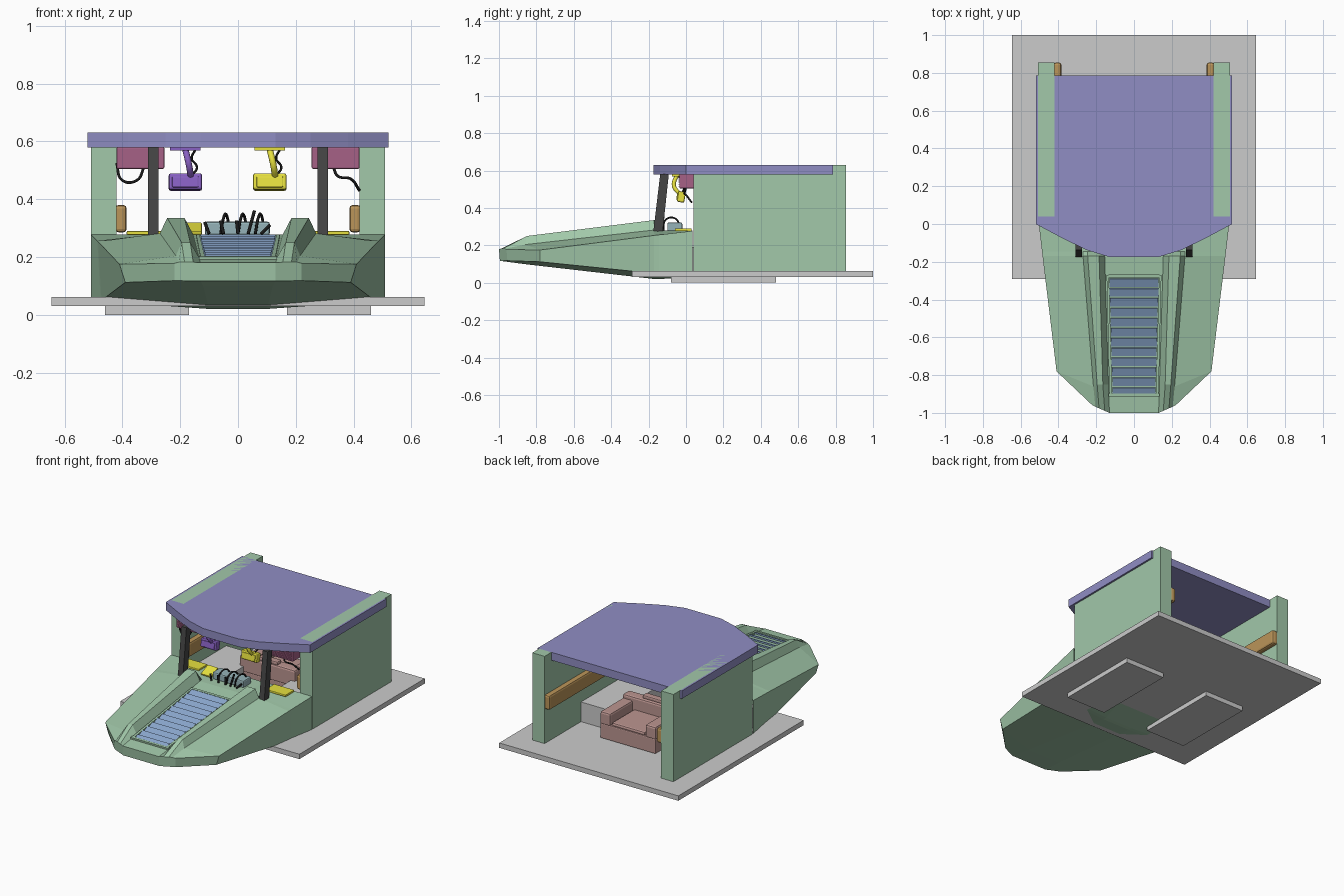
import bpy, bmesh, math
from mathutils import Vector

if "Cube" in bpy.data.objects:
    bpy.data.objects.remove(bpy.data.objects["Cube"])

COL = dict(green=(.36, .58, .4), roof=(.28, .27, .55), plum=(.38, .12, .24), purple=(.25, .12, .55),
           yellow=(.8, .75, .05), dark=(.06, .06, .06), black=(.01, .01, .01), brown=(.5, .3, .1),
           pink=(.5, .3, .28), blue=(.25, .38, .6), teal=(.3, .45, .48))
MATS = {}
for k, c in COL.items():
    MATS[k] = bpy.data.materials.new(k)
    MATS[k].diffuse_color = (*c, 1)


def add(name, bm, col=None, bevel=0):
    bmesh.ops.recalc_face_normals(bm, faces=bm.faces)
    me = bpy.data.meshes.new(name)
    bm.to_mesh(me)
    bm.free()
    ob = bpy.data.objects.new(name, me)
    bpy.context.collection.objects.link(ob)
    if col:
        me.materials.append(MATS[col])
    if bevel:
        m = ob.modifiers.new("bevel", "BEVEL")
        m.width, m.segments = bevel, 2
    return ob


def box(name, x, y, z, col=None, bevel=0, rx=0):
    """Box from (min, max) ranges, optionally tilted about x."""
    bm = bmesh.new()
    bmesh.ops.create_cube(bm, size=1)
    r = (x, y, z)
    for v in bm.verts:
        v.co = [v.co[i] * (r[i][1] - r[i][0]) for i in range(3)]
    ob = add(name, bm, col, bevel)
    ob.location = [(a + b) / 2 for a, b in r]
    ob.rotation_euler.x = rx
    return ob


def pair(name, x, *args, **kw):
    box(name + "_right", x, *args, **kw)
    box(name + "_left", (-x[1], -x[0]), *args, **kw)


def prism(name, pts, off, col=None):
    """Extrude a polygon by an offset vector."""
    bm = bmesh.new()
    f = bm.faces.new([bm.verts.new(p) for p in pts])
    g = bmesh.ops.extrude_face_region(bm, geom=[f])
    bmesh.ops.translate(bm, vec=off, verts=[v for v in g["geom"] if isinstance(v, bmesh.types.BMVert)])
    return add(name, bm, col)


def tube(name, pts, r, col):
    cu = bpy.data.curves.new(name, "CURVE")
    cu.dimensions = "3D"
    cu.bevel_depth, cu.bevel_resolution, cu.resolution_u = r, 2, 6
    cu.use_fill_caps = True
    s = cu.splines.new("BEZIER")
    s.bezier_points.add(len(pts) - 1)
    for b, p in zip(s.bezier_points, pts):
        b.co = p
        b.handle_left_type = b.handle_right_type = "AUTO"
    ob = bpy.data.objects.new(name, cu)
    bpy.context.collection.objects.link(ob)
    cu.materials.append(MATS[col])


# floor plate and the two side plinths reaching through it
box("floor_plate", (-.645, .645), (-.29, 1), (.03, .062))
pair("plinth", (.17, .46), (-.08, .48), (0, .19))

# side walls and inner rub rails
pair("side_wall", (.42, .508), (.04, .855), (.06, .63), "green")
pair("inner_rail", (.385, .425), (.05, .855), (.285, .38), "brown", bevel=.012)

# roof with a faceted bowed front
arc = [(.52, 0), (.38, -.075), (.25, -.138), (.13, -.175)]
outline = [(-.52, .785), (.52, .785)] + arc + [(-x, y) for x, y in reversed(arc)]
prism("roof", [(x, y, .578) for x, y in outline], (0, 0, .052), "roof")

# nose hull: half sections, channel centre -> ridge -> deck edge -> keel
flat = [(0, .278), (.16, .278), (.19, .28), (.245, .28), (.27, .28)]
stations = [
    [(x, .035, z) for x, z in flat] + [(.508, .035, .277), (.508, .035, .05), (.15, .035, .028), (0, .035, .028)],
    [(x, -.145, z) for x, z in flat] + [(.487, -.145, .256), (.475, -.145, .047), (.1, -.145, .02), (0, -.145, .02)],
    [(0, -.17, .278), (.155, -.17, .278), (.185, -.17, .335), (.245, -.17, .335), (.27, -.17, .282),
     (.484, -.17, .253), (.472, -.17, .05), (.1, -.17, .02), (0, -.17, .02)],
    [(0, -.85, .198), (.135, -.85, .198), (.165, -.85, .25), (.195, -.85, .25), (.215, -.86, .204),
     (.41, -.78, .175), (.39, -.78, .112), (.12, -.85, .098), (0, -.85, .098)],
    [(0, -1, .18), (.13, -1, .18), (.155, -.989, .182), (.185, -.976, .183), (.205, -.967, .182),
     (.22, -.96, .178), (.22, -.955, .118), (.13, -.995, .117), (0, -.995, .117)]]
bm = bmesh.new()
rows = [[bm.verts.new(p) for p in st] for st in stations]
for a, b in zip(rows, rows[1:]):
    for i in range(8):
        bm.faces.new((a[i], a[i + 1], b[i + 1], b[i]))
n = rows[-1]
bm.faces.new((n[0], n[1], n[7], n[8]))
bm.faces.new(n[1:8])
hull = add("nose_hull", bm, "green")
m = hull.modifiers.new("mirror", "MIRROR")
m.use_clip = True


def deck_z(y):
    return .278 + (y + .17) * .118


# louvred grille in the nose channel
for i in range(12):
    y = -.31 - i * .0525
    w = .13 - i * .0015
    box("louver_%d" % i, (-w, w), (y - .023, y + .023), (deck_z(y), deck_z(y) + .008), "blue", rx=.42)
slope = math.atan(.118)
for y in (-.275, -.905):
    box("grille_crossbar", (-.135, .135), (y - .008, y + .008), (deck_z(y) - .005, deck_z(y) + .012), "green", rx=slope)
pts = [(.133, -.27, deck_z(-.27)), (.145, -.27, deck_z(-.27)), (.13, -.91, deck_z(-.91)), (.115, -.91, deck_z(-.91))]
for s in (-1, 1):
    prism("grille_side", [(s * x, y, z) for x, y, z in pts], (0, 0, .012), "green")

# raked windscreen posts
for s in (-1, 1):
    prism("windscreen_post", [(s * .275, -.175, .27), (s * .275, -.125, .27), (s * .275, -.092, .58),
                              (s * .275, -.138, .58)], (s * .036, 0, 0), "dark")

# overhead equipment boxes with ribbed faces and hanging cables
pair("overhead_box", (.255, .42), (-.035, .1), (.505, .58), "plum", bevel=.004)
for i in range(6):
    z = .514 + i * .011
    pair("overhead_rib%d" % i, (.27, .41), (-.04, .105), (z, z + .004), "plum")
tube("cable_right", [(.33, 0, .51), (.345, -.01, .48), (.39, 0, .47), (.42, .03, .43)], .005, "black")
tube("cable_left", [(-.42, 0, .525), (-.4, -.01, .465), (-.35, -.01, .465), (-.325, 0, .51)], .005, "black")


# hanging screens: ceiling plate, bent arm, tilted screen, cable
def screen(name, x, s, col):
    box(name + "_plate", (x - .053, x + .053), (-.075, -.03), (.568, .58), col)
    tube(name + "_arm", [(x, -.05, .572), (x + s * .012, -.065, .52), (x + s * .02, -.03, .47)], .011, col)
    box(name + "_body", (x - .058, x + .058), (-.045, -.005), (.43, .488), col, bevel=.008, rx=-.15)
    box(name + "_bezel", (x - .046, x + .046), (-.05, -.03), (.44, .478), col, bevel=.004, rx=-.15)
    tube(name + "_cable", [(x + .035, -.04, .572), (x + .022, -.02, .54), (x + .04, -.01, .51), (x + .025, -.02, .485)],
         .004, "black")


screen("purple_screen", -.182, 1, "purple")
screen("yellow_screen", .11, 1, "yellow")

# dashboard with control levers, hoses and yellow panels
box("dashboard", (-.115, .11), (-.1, -.02), (.275, .322), "teal", bevel=.008)
for i, (x, dx, h) in enumerate([(-.1, -.015, .32), (-.05, -.01, .325), (0, -.005, .325), (.035, .022, .36), (.08, .03, .31)]):
    tube("lever_%d" % i, [(x, -.13, .28), (x + dx / 2, -.125, (h + .28) / 2), (x + dx, -.12, h)], .006, "black")
for i, x in enumerate((-.06, .0, .06)):
    tube("dash_hose_%d" % i, [(x, -.12, .28), (x + .01, -.11, .335), (x + .02, -.06, .345), (x + .03, -.03, .3)], .005, "black")
pair("side_console", (.24, .385), (-.06, .03), (.276, .29), "yellow", bevel=.004)
box("tilted_panel", (-.2, -.125), (-.1, -.02), (.29, .305), "yellow", bevel=.004, rx=.4)

# armchair in the cab, open toward the rear
box("seat_base", (-.2, .2), (.3, .6), (.062, .16), "pink", bevel=.006)
box("seat_cushion", (-.12, .12), (.36, .595), (.155, .18), "pink", bevel=.01)
box("seat_back", (-.2, .2), (.3, .37), (.15, .26), "pink", bevel=.012)
pair("seat_arm", (.125, .2), (.33, .6), (.15, .235), "pink", bevel=.012)
box("headrest", (-.07, .07), (.305, .35), (.255, .28), "pink", bevel=.008)

for m in bpy.data.materials:
    if m.users and not m.is_grease_pencil:
        m.use_nodes = True
        m.node_tree.nodes["Principled BSDF"].inputs["Base Color"].default_value = m.diffuse_color
